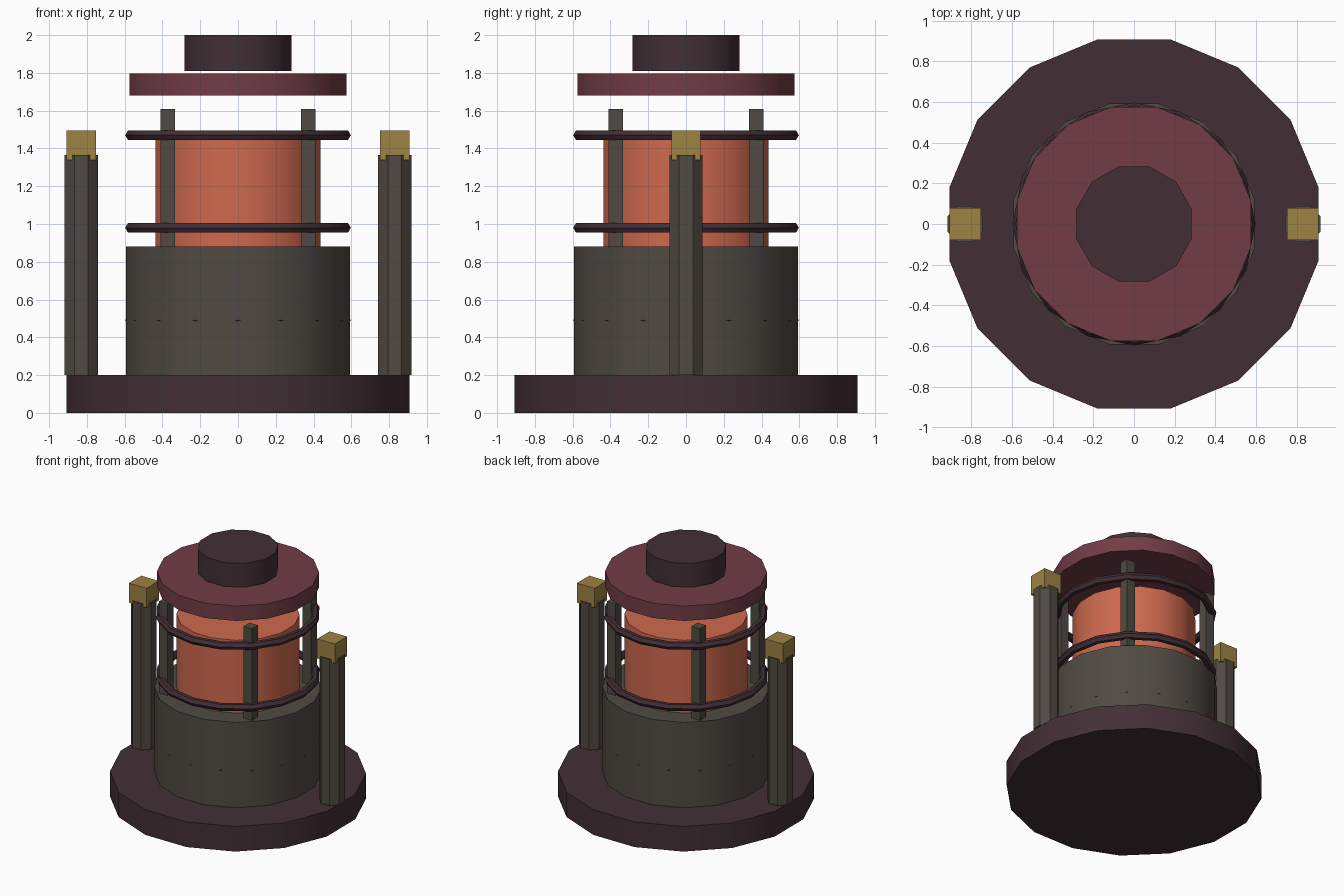
import bpy, math

if "Cube" in bpy.data.objects:
    bpy.data.objects.remove(bpy.data.objects["Cube"])


def material(name, rgb):
    def linear(c):
        c /= 255
        return c / 12.92 if c <= 0.04045 else ((c + 0.055) / 1.055) ** 2.4
    m = bpy.data.materials.new(name)
    m.diffuse_color = (*[linear(c) for c in rgb], 1)
    m.use_nodes = True
    m.node_tree.nodes["Principled BSDF"].inputs["Base Color"].default_value = m.diffuse_color
    return m


plum = material("dark plum", (66, 47, 54))
stone = material("grey stone", (80, 74, 67))
ember = material("ember orange", (207, 105, 78))
wine = material("wine red", (114, 60, 70))
brass = material("dull brass", (158, 130, 66))


def finish(name, mat, smooth=True):
    ob = bpy.context.object
    ob.name = name
    ob.data.materials.append(mat)
    if smooth:
        bpy.ops.object.shade_smooth_by_angle(angle=math.radians(31))
    return ob


def prism(name, sides, apothem, z0, z1, mat, x=0):
    # upright prism with a flat side facing the front
    bpy.ops.mesh.primitive_cylinder_add(
        vertices=sides, radius=apothem / math.cos(math.pi / sides),
        depth=z1 - z0, location=(x, 0, (z0 + z1) / 2))
    ob = bpy.context.object
    ob.rotation_euler.z = math.pi / sides
    bpy.ops.object.transform_apply(location=False, rotation=True, scale=False)
    return finish(name, mat)


def box(name, x, y, z0, z1, width, mat):
    bpy.ops.mesh.primitive_cube_add(size=1, location=(x, y, (z0 + z1) / 2))
    bpy.context.object.scale = (width, width, z1 - z0)
    bpy.ops.object.transform_apply(location=False, rotation=False, scale=True)
    return finish(name, mat, False)


# central stack
prism("base", 16, 0.907, 0, 0.2, plum)
prism("lower_drum", 16, 0.593, 0.2, 0.88, stone)
prism("glowing_core", 16, 0.437, 0.87, 1.46, ember)
prism("floating_lid", 16, 0.575, 1.68, 1.798, wine)
prism("top_cap", 12, 0.283, 1.81, 2.0, plum)

# binding rings, the lowest just breaks the drum surface
for i, z in enumerate((0.49, 0.98, 1.47)):
    bpy.ops.mesh.primitive_torus_add(
        major_segments=16, minor_segments=6, major_radius=0.567,
        minor_radius=0.03, location=(0, 0, z))
    finish(f"ring_{i + 1}", plum)

# cage posts on the diagonals
for sx in (-1, 1):
    for sy in (-1, 1):
        box(f"cage_post_{sx}_{sy}", 0.372 * sx, 0.372 * sy, 0.86, 1.61, 0.075, stone)

# side columns with brass blocks
for side, s in (("left", -1), ("right", 1)):
    prism(f"{side}_column", 8, 0.088, 0.2, 1.365, stone, 0.83 * s)
    box(f"{side}_column_block", 0.83 * s, 0, 1.34, 1.495, 0.155, brass)
